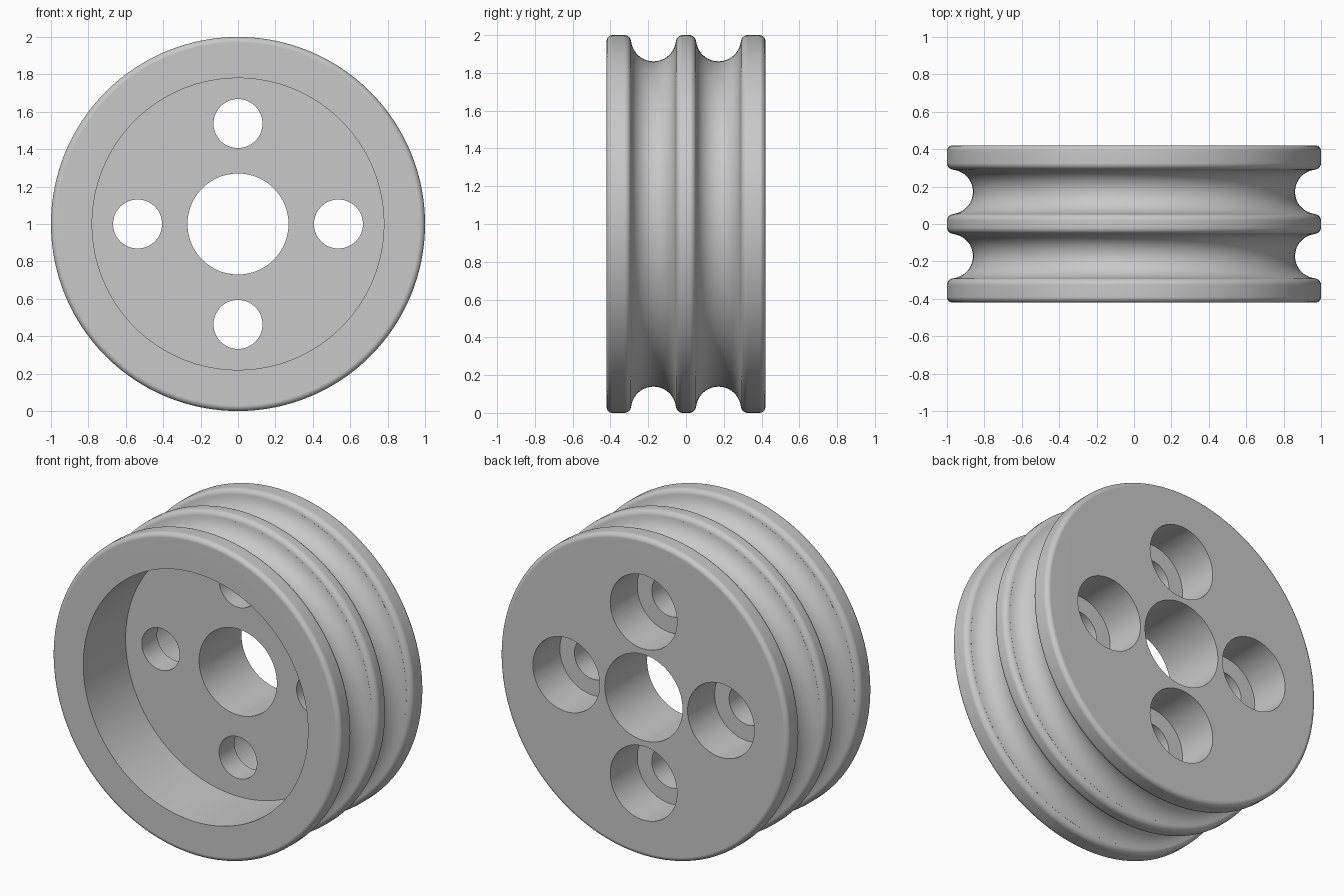
import bpy, bmesh
from math import sin, cos, pi, radians
from mathutils import Vector

if "Cube" in bpy.data.objects:
    bpy.data.objects.remove(bpy.data.objects["Cube"], do_unlink=True)

HALF_WIDTH, RADIUS = 0.42, 1.0
RECESS_RADIUS, BORE_RADIUS = 0.78, 0.27
GROOVE_Y, GROOVE_R, GROOVE_CENTRE = 0.172, 0.119, 0.98
CORNER, LIP = 0.03, 0.035
AXLE = Vector((0, 0, 1))


def arc(y, r, size, start, end, steps):
    """Points (y, radius) along an arc, angles in degrees."""
    angles = [radians(start + (end - start) * i / steps) for i in range(steps + 1)]
    return [(y + size * cos(a), r + size * sin(a)) for a in angles]


def lathe(bm, profile, centre, steps):
    """Revolve a closed (y, radius) profile about the y direction."""
    verts = [bm.verts.new(centre + Vector((r, y, 0))) for y, r in profile]
    edges = [bm.edges.new((v, verts[i - 1])) for i, v in enumerate(verts)]
    bmesh.ops.spin(bm, geom=verts + edges, cent=centre, axis=(0, 1, 0),
                   angle=2 * pi, steps=steps, use_merge=True)


def finish(bm, name):
    bmesh.ops.remove_doubles(bm, verts=bm.verts, dist=0.0001)
    bmesh.ops.recalc_face_normals(bm, faces=bm.faces)
    mesh = bpy.data.meshes.new(name)
    bm.to_mesh(mesh)
    bm.free()
    obj = bpy.data.objects.new(name, mesh)
    bpy.context.collection.objects.link(obj)
    return obj


# Outer rim from the front corner to the middle of the centre rib
rim = arc(-HALF_WIDTH + CORNER, RADIUS - CORNER, CORNER, 180, 90, 6)
rim += arc(-GROOVE_Y - GROOVE_R - LIP, RADIUS - LIP, LIP, 90, 0, 6)
rim += arc(-GROOVE_Y, GROOVE_CENTRE, GROOVE_R, 187, 353, 20)
rim += arc(-GROOVE_Y + GROOVE_R + LIP, RADIUS - LIP, LIP, 180, 90, 6)
rim += [(-y, r) for y, r in reversed(rim)]

# Wheel body with a deep front recess and a central bore
profile = [(0, BORE_RADIUS), (0, RECESS_RADIUS), (-HALF_WIDTH, RECESS_RADIUS)]
profile += rim + [(HALF_WIDTH, BORE_RADIUS)]
bm = bmesh.new()
lathe(bm, profile, AXLE, 128)
wheel = finish(bm, "double_groove_wheel")

# Four bolt holes, counterbored from the back
bolt = [(-0.1, 0), (-0.1, 0.131), (0.152, 0.131), (0.152, 0.232), (0.5, 0.232), (0.5, 0)]
bm = bmesh.new()
for i in range(4):
    a = i * pi / 2
    lathe(bm, bolt, AXLE + 0.537 * Vector((cos(a), 0, sin(a))), 64)
cutter = finish(bm, "bolt_hole_cutter")
cutter.hide_render = True

bpy.ops.object.select_all(action='DESELECT')
wheel.select_set(True)
bpy.context.view_layer.objects.active = wheel
cut = wheel.modifiers.new("bolt_holes", 'BOOLEAN')
cut.operation, cut.solver, cut.object = 'DIFFERENCE', 'EXACT', cutter
bpy.ops.object.modifier_apply(modifier=cut.name)
bpy.data.objects.remove(cutter, do_unlink=True)

# Grey metal, smooth with crisp hole edges
grey = bpy.data.materials.new("plain_grey")
grey.use_nodes = True
colour = (0.58, 0.58, 0.58, 1)
grey.diffuse_color = colour
grey.node_tree.nodes["Principled BSDF"].inputs["Base Color"].default_value = colour
wheel.data.materials.clear()
wheel.data.materials.append(grey)
bpy.ops.object.shade_smooth_by_angle(angle=radians(30))
weighted = wheel.modifiers.new("flat_face_shading", 'WEIGHTED_NORMAL')
weighted.keep_sharp = True
